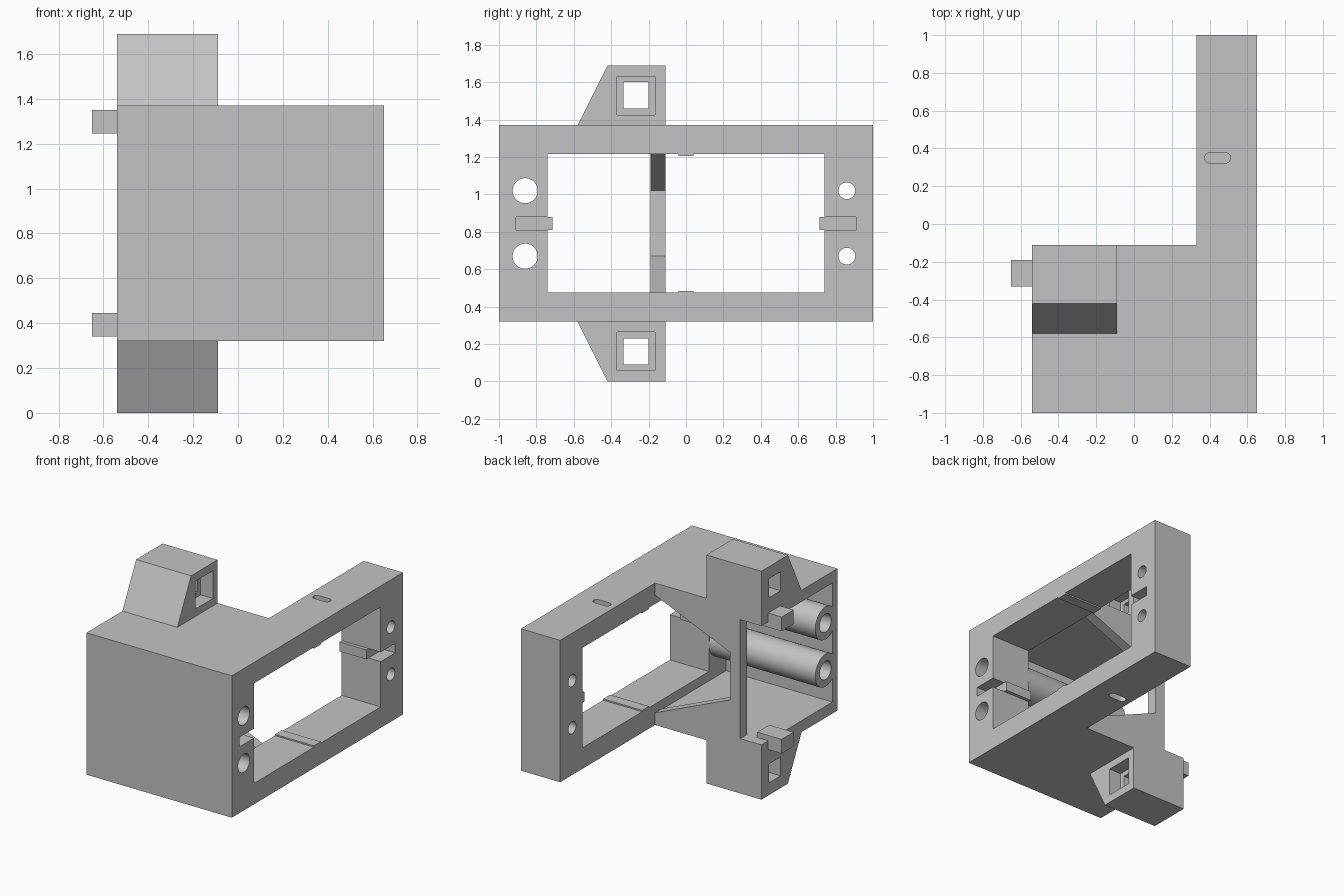
import bpy, bmesh, math
from mathutils import Matrix, Vector

cube = bpy.data.objects.get("Cube")
if cube:
    bpy.data.objects.remove(cube, do_unlink=True)

grey = bpy.data.materials.new("light_grey")
grey.use_nodes = True
grey.diffuse_color = (0.55, 0.55, 0.55, 1)
grey.node_tree.nodes["Principled BSDF"].inputs["Base Color"].default_value = (0.55, 0.55, 0.55, 1)

MID = 0.845  # height of the mirror plane between upper and lower halves


def finish(name, bm):
    bmesh.ops.recalc_face_normals(bm, faces=bm.faces)
    mesh = bpy.data.meshes.new(name)
    bm.to_mesh(mesh)
    bm.free()
    mesh.materials.append(grey)
    ob = bpy.data.objects.new(name, mesh)
    bpy.context.collection.objects.link(ob)
    return ob


def prism(name, points, direction):
    """Extrude a flat outline of 3D points along a direction."""
    bm = bmesh.new()
    face = bm.faces.new([bm.verts.new(p) for p in points])
    new = bmesh.ops.extrude_face_region(bm, geom=[face])["geom"]
    bmesh.ops.translate(bm, vec=Vector(direction),
                        verts=[v for v in new if isinstance(v, bmesh.types.BMVert)])
    return finish(name, bm)


def box(name, xs, ys, zs):
    (x0, x1), (y0, y1), (z0, z1) = xs, ys, zs
    return prism(name, [(x0, y0, z0), (x1, y0, z0), (x1, y1, z0), (x0, y1, z0)], (0, 0, z1 - z0))


def rod(name, radius, xs, y, z):
    bm = bmesh.new()
    place = Matrix.Translation((sum(xs) / 2, y, z)) @ Matrix.Rotation(math.pi / 2, 4, "Y")
    bmesh.ops.create_cone(bm, cap_ends=True, segments=48, radius1=radius, radius2=radius,
                          depth=xs[1] - xs[0], matrix=place)
    return finish(name, bm)


def cut(ob, *cutters):
    """Subtract the cutters, bake the result and remove them."""
    for c in cutters:
        m = ob.modifiers.new("cut", "BOOLEAN")
        m.operation, m.solver, m.object = "DIFFERENCE", "EXACT", c
    bpy.context.view_layer.update()
    graph = bpy.context.evaluated_depsgraph_get()
    mesh = bpy.data.meshes.new_from_object(ob.evaluated_get(graph))
    ob.modifiers.clear()
    ob.data = mesh
    for c in cutters:
        bpy.data.objects.remove(c, do_unlink=True)


def smooth(ob):
    bpy.ops.object.select_all(action="DESELECT")
    ob.select_set(True)
    bpy.context.view_layer.objects.active = ob
    bpy.ops.object.shade_smooth_by_angle(angle=math.radians(30))


# L-shaped housing: side frame plus hollow box
outline = [(-0.54, -1), (0.65, -1), (0.65, 1), (0.33, 1), (0.33, -0.11), (-0.54, -0.11)]
housing = prism("housing", [(x, y, 0.32) for x, y in outline], (0, 0, 1.05))
window = [(0.33, 1.28), (-0.285, 1.02), (-0.285, 0.67), (0.33, 0.41)]
cutters = [
    box("opening", (0.2, 0.8), (-0.74, 0.74), (0.475, 1.215)),
    box("cavity", (-0.7, 0.33), (-0.94, -0.19), (0.405, 1.285)),
    box("corner_notch", (-0.7, -0.367), (-0.3, 0.1), (0.405, 1.285)),
    prism("back_window", [(x, -0.3, z) for x, z in window], (0, 0.4, 0)),
]
# Screw holes and cable slots through the frame
for z in (0.67, 1.02):
    cutters.append(rod("front_hole", 0.067, (0.2, 0.8), -0.86, z))
    cutters.append(rod("back_hole", 0.045, (0.2, 0.8), 0.86, z))
for s in (-1, 1):
    cutters.append(box("latch_slot", (0.55, 0.8), sorted((s * 0.7, s * 0.91)), (0.81, 0.88)))
# Rounded blind slots in the upper and lower edges
for z in (0.27, 1.3):
    pts = []
    for cx, start in ((0.485, -90), (0.4, 90)):
        for k in range(9):
            a = math.radians(start + k * 22.5)
            pts.append((cx + 0.027 * math.cos(a), 0.35 + 0.027 * math.sin(a), z))
    cutters.append(prism("edge_slot", pts, (0, 0, 0.12)))
cut(housing, *cutters)
smooth(housing)

# Screw tubes running through the box
for name, z in (("lower_tube", 0.67), ("upper_tube", 1.02)):
    tube = rod(name, 0.12, (-0.54, 0.33), -0.86, z)
    cut(tube, rod("bore", 0.067, (-0.7, 0.5), -0.86, z))
    smooth(tube)

# Parts mirrored above and below the middle
for name, s in (("lower", -1), ("upper", 1)):
    def span(a, b):
        return sorted((MID + s * a, MID + s * b))

    # Wedge-shaped lug with a stepped square hole
    profile = [(-0.58, 0.525), (-0.42, 0.845), (-0.11, 0.845), (-0.11, 0.525)]
    lug = prism(name + "_lug", [(-0.54, y, MID + s * h) for y, h in profile], (0.45, 0, 0))
    cut(lug,
        box("through_hole", (-0.7, 0.1), (-0.335, -0.2), span(0.615, 0.755)),
        box("recess", (-0.19, 0.1), (-0.37, -0.165), span(0.58, 0.785)))
    # Hooked tab on the open end
    box(name + "_tab", (-0.65, -0.45), (-0.33, -0.19), span(0.4, 0.505))
    # Low ridge across the frame opening
    box(name + "_ridge", (0.33, 0.65), (-0.04, 0.04), span(0.36, 0.37))

# Latch bars on the inner ends of the opening
for name, s in (("front", -1), ("back", 1)):
    box(name + "_latch_bar", (0.33, 0.55), sorted((s * 0.715, s * 0.74)), (0.81, 0.88))
